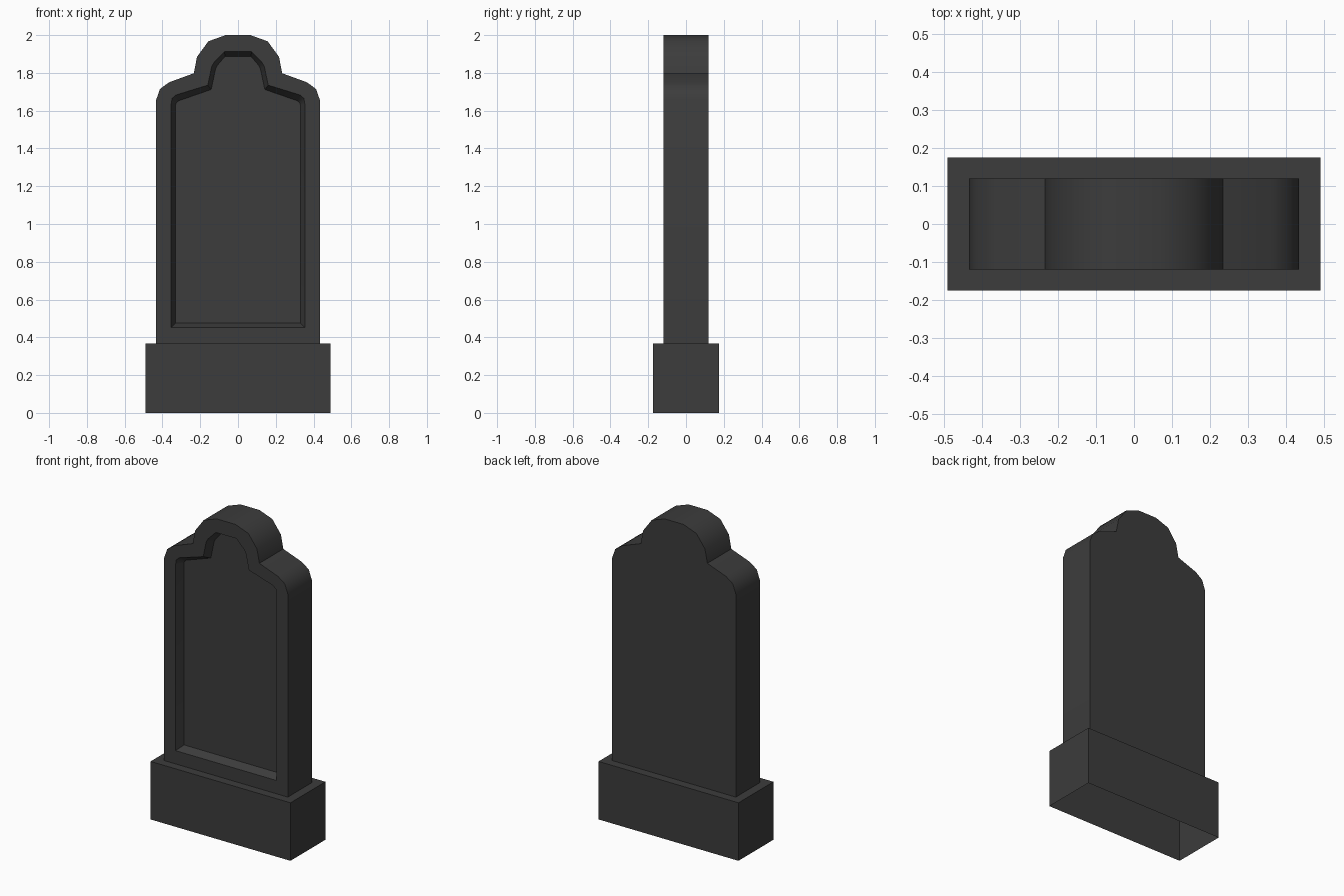
import bpy, bmesh, math

cube = bpy.data.objects.get("Cube")
if cube:
    bpy.data.objects.remove(cube, do_unlink=True)

stone = bpy.data.materials.new("dark_grey_stone")
stone.use_nodes = True
colour = (0.045, 0.045, 0.045, 1)
stone.diffuse_color = colour
stone.node_tree.nodes["Principled BSDF"].inputs["Base Color"].default_value = colour


def make_object(name, bm):
    bmesh.ops.recalc_face_normals(bm, faces=bm.faces)
    mesh = bpy.data.meshes.new(name)
    bm.to_mesh(mesh)
    bm.free()
    mesh.materials.append(stone)
    obj = bpy.data.objects.new(name, mesh)
    bpy.context.collection.objects.link(obj)
    return obj


def loop(bm, half, y):
    """Closed ring of vertices from the right half of an outline, mirrored in x."""
    points = half + [(-x, z) for x, z in reversed(half)]
    return [bm.verts.new((x, y, z)) for x, z in points]


def bridge(bm, a, b):
    for i in range(len(a)):
        j = (i + 1) % len(a)
        bm.faces.new((a[i], a[j], b[j], b[i]))


# Plinth: a block with an open underside
BASE_TOP = 0.368
bm = bmesh.new()
bmesh.ops.create_cube(bm, size=1)
for v in bm.verts:
    v.co = (v.co.x * 0.982, v.co.y * 0.35, (v.co.z + 0.5) * BASE_TOP)
bm.normal_update()
bmesh.ops.delete(bm, geom=[f for f in bm.faces if f.normal.z < -0.5], context='FACES_ONLY')
make_object("plinth", bm)

# Headstone: shouldered arch with a bevelled recessed panel in the front
outline = [(0.434, BASE_TOP), (0.434, 1.655), (0.413, 1.715), (0.365, 1.75),
           (0.234, 1.798), (0.217, 1.885), (0.157, 1.967), (0.066, 2.0)]
panel_rim = [(0.354, 0.452), (0.354, 1.635), (0.349, 1.665), (0.328, 1.683),
             (0.16, 1.735), (0.139, 1.835), (0.125, 1.858), (0.072, 1.912)]
panel_floor = [(0.33, 0.476), (0.33, 1.63), (0.327, 1.641), (0.315, 1.652),
               (0.142, 1.712), (0.119, 1.82), (0.111, 1.838), (0.068, 1.888)]
HALF_DEPTH = 0.12
bm = bmesh.new()
back = loop(bm, outline, HALF_DEPTH)
front = loop(bm, outline, -HALF_DEPTH)
rim = loop(bm, panel_rim, -HALF_DEPTH)
floor = loop(bm, panel_floor, -HALF_DEPTH + 0.05)
for a, b in ((back, front), (front, rim), (rim, floor)):
    bridge(bm, a, b)
bm.faces.new(back)
bm.faces.new(floor)
headstone = make_object("headstone", bm)

# Soft arch with crisp rims and shoulders
bpy.ops.object.select_all(action='DESELECT')
headstone.select_set(True)
bpy.context.view_layer.objects.active = headstone
bpy.ops.object.shade_smooth_by_angle(angle=math.radians(40))
